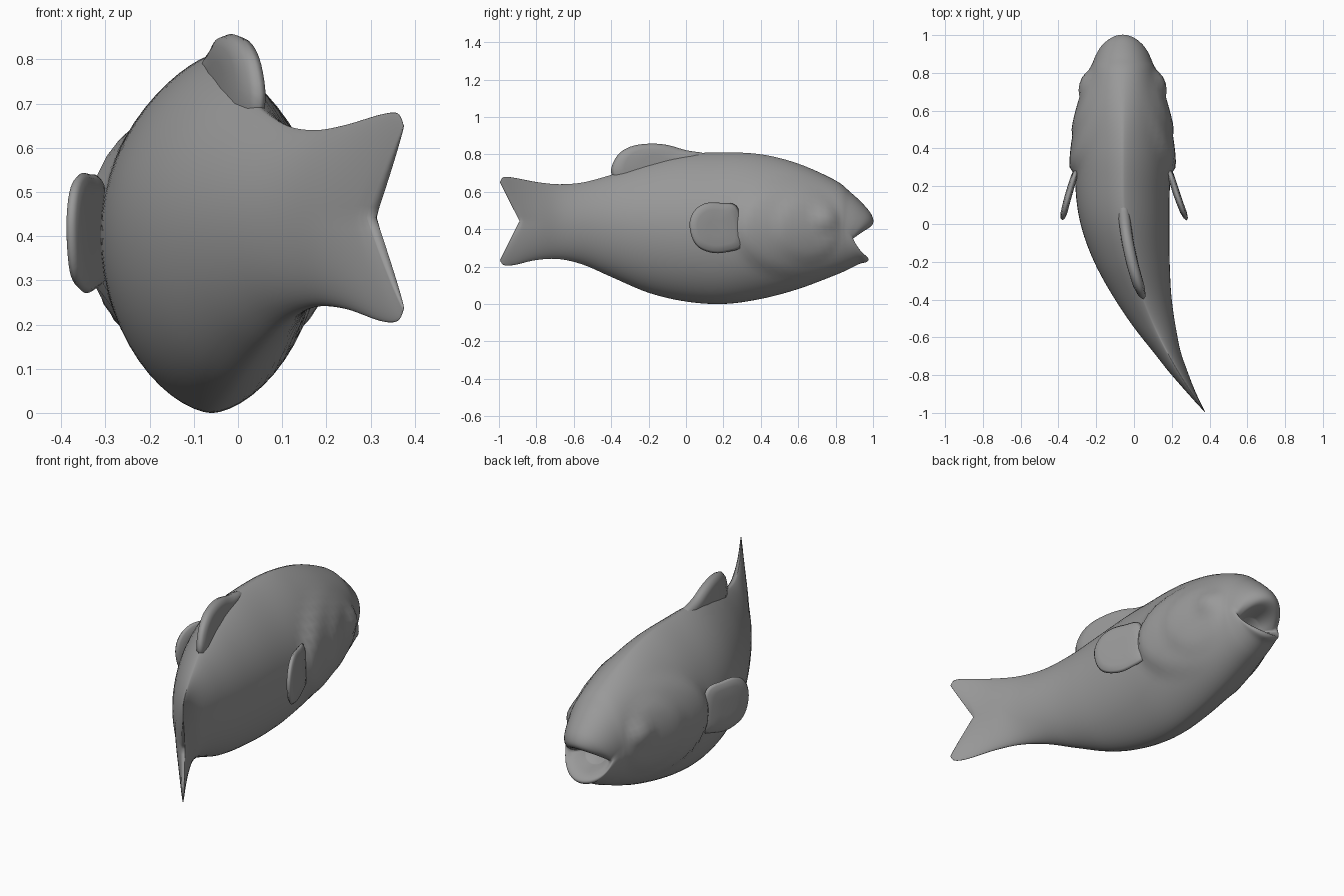
import bpy, bmesh, math
from mathutils import Vector

cube = bpy.data.objects.get("Cube")
if cube:
    bpy.data.objects.remove(cube, do_unlink=True)

grey = bpy.data.materials.new("plain_grey")
grey.use_nodes = True
COLOUR = (0.32, 0.32, 0.32, 1)
grey.diffuse_color = COLOUR
grey.node_tree.nodes["Principled BSDF"].inputs["Base Color"].default_value = COLOUR


def bend(p):
    """Swing the rear of the fish towards +x."""
    return Vector((p[0] - 0.06 + 0.305 * max(0, 0.2 - p[1]) ** 2, p[1], p[2]))


def catmull(points, steps, closed=False):
    """Smooth curve through points of any dimension."""
    n, out = len(points), []
    for i in range(n if closed else n - 1):
        idx = [i - 1, i, i + 1, i + 2]
        a, b, c, d = [points[k % n if closed else min(max(k, 0), n - 1)] for k in idx]
        for s in range(steps):
            t = s / steps
            out.append([0.5 * (2 * q + (r - p) * t + (2 * p - 5 * q + 4 * r - w) * t * t
                               + (3 * q - p - 3 * r + w) * t ** 3)
                        for p, q, r, w in zip(a, b, c, d)])
    if not closed:
        out.append(list(points[-1]))
    return out


def finish(bm, name):
    bmesh.ops.recalc_face_normals(bm, faces=bm.faces)
    mesh = bpy.data.meshes.new(name)
    bm.to_mesh(mesh)
    bm.free()
    mesh.materials.append(grey)
    obj = bpy.data.objects.new(name, mesh)
    bpy.context.collection.objects.link(obj)
    for f in mesh.polygons:
        f.use_smooth = True
    return obj


def ramp(a, b, v):
    t = min(1, max(0, (v - a) / (b - a)))
    return t * t * (3 - 2 * t)


def side_bump(y, z):
    """Raised gill cover, cheek and eye on the sides of the head."""
    gill = math.hypot((y - 0.58) / 0.30, (z - 0.41) / 0.25)
    cheek = math.hypot((y - 0.65) / 0.17, (z - 0.41) / 0.19)
    eye = math.hypot((y - 0.745) / 0.085, (z - 0.455) / 0.085)
    b = 0.03 * ramp(1.12, 0.9, gill) * ramp(0.75, 0.3, y)
    b += 0.012 * ramp(1.1, 0.8, cheek)
    return b + 0.022 * ramp(1, 0.2, eye)


# Body sections from tail to mouth: y, low z, high z, half width, notch depth
SECTIONS = [
    (-0.995, .235, .65, .010, .105), (-0.975, .208, .678, .018, .095),
    (-0.92, .208, .675, .028, .06), (-0.8, .235, .652, .050, .02),
    (-0.68, .24, .64, .072, 0), (-0.55, .21, .65, .11, 0),
    (-0.4, .145, .69, .15, 0), (-0.2, .06, .755, .20, 0),
    (0, .013, .80, .235, 0), (0.2, 0, .81, .25, 0),
    (0.4, .027, .80, .25, 0), (0.6, .08, .75, .23, 0),
    (0.8, .155, .66, .18, 0), (0.88, .19, .595, .16, -.03),
    (0.94, .215, .53, .145, -.06), (0.98, .225, .475, .13, -.09),
    (0.987, .245, .43, .11, -.11), (0.95, .27, .40, .09, -.09),
    (0.86, .29, .38, .06, -.03),
]
SEG = 56
bm = bmesh.new()
rings = []
for y0, lo, hi, w, notch in catmull(SECTIONS, 6):
    ring = []
    for i in range(SEG):
        t = 2 * math.pi * i / SEG
        v, s = math.cos(t), math.sin(t)
        power = 1.2 if v < 0 else 1.5
        power += (1 - power) * ramp(0.4, 0.9, y0)
        y = y0 + notch * (1 - abs(v)) + 0.013 * v * ramp(0.85, 0.97, y0)
        z = (lo + hi) / 2 + v * (hi - lo) / 2
        x = w * abs(s) ** power + side_bump(y, z) * abs(s) * ramp(0.09, 0.14, w)
        ring.append(bm.verts.new(bend((math.copysign(x, s), y, z))))
    rings.append(ring)
for a, b in zip(rings, rings[1:]):
    for i in range(SEG):
        j = (i + 1) % SEG
        bm.faces.new((a[i], a[j], b[j], b[i]))
# Close the forked tail edge and the throat with left-to-right strips
for r in (rings[0], rings[-1]):
    for i in range(SEG // 2):
        quad = [r[i], r[i + 1], r[SEG - i - 1], r[-i]]
        bm.faces.new(list(dict.fromkeys(quad)))
finish(bm, "body")


def fin(name, outline, thickness, place):
    """Lens-shaped fin from a closed y, z outline."""
    pts = catmull(outline, 4, closed=True)
    n = len(pts)
    cy, cz = (sum(p[k] for p in pts) / n for k in (0, 1))
    bm = bmesh.new()
    layers = []
    for scale, side in ((.3, -1), (.7, -.95), (.92, -.6), (1, 0),
                        (.92, .6), (.7, .95), (.3, 1)):
        layers.append([bm.verts.new(bend(place(side * thickness,
                                               cy + (y - cy) * scale,
                                               cz + (z - cz) * scale)))
                       for y, z in pts])
    for a, b in zip(layers, layers[1:]):
        for i in range(n):
            j = (i + 1) % n
            bm.faces.new((a[i], a[j], b[j], b[i]))
    bm.faces.new(layers[0])
    bm.faces.new(layers[-1])
    return finish(bm, name)


# Fin on the back
DORSAL = [(.12, .795), (0, .822), (-.1, .85), (-.2, .857), (-.3, .84),
          (-.37, .79), (-.40, .70), (-.33, .63), (-.1, .66), (.06, .72)]
fin("dorsal_fin", DORSAL, 0.032, lambda x, y, z: (x, y, z))

# Pair of side fins, flaring out towards the rear
PECTORAL = [(.30, .31), (.30, .42), (.27, .525), (.19, .54), (.11, .54),
            (.05, .505), (.02, .44), (.03, .36), (.07, .30), (.15, .272),
            (.23, .28)]
for name, s in (("left_side_fin", 1), ("right_side_fin", -1)):
    fin(name, PECTORAL, 0.019,
        lambda x, y, z, s=s: (s * (0.245 + (0.29 - y) * 0.31 + x), y, z))
